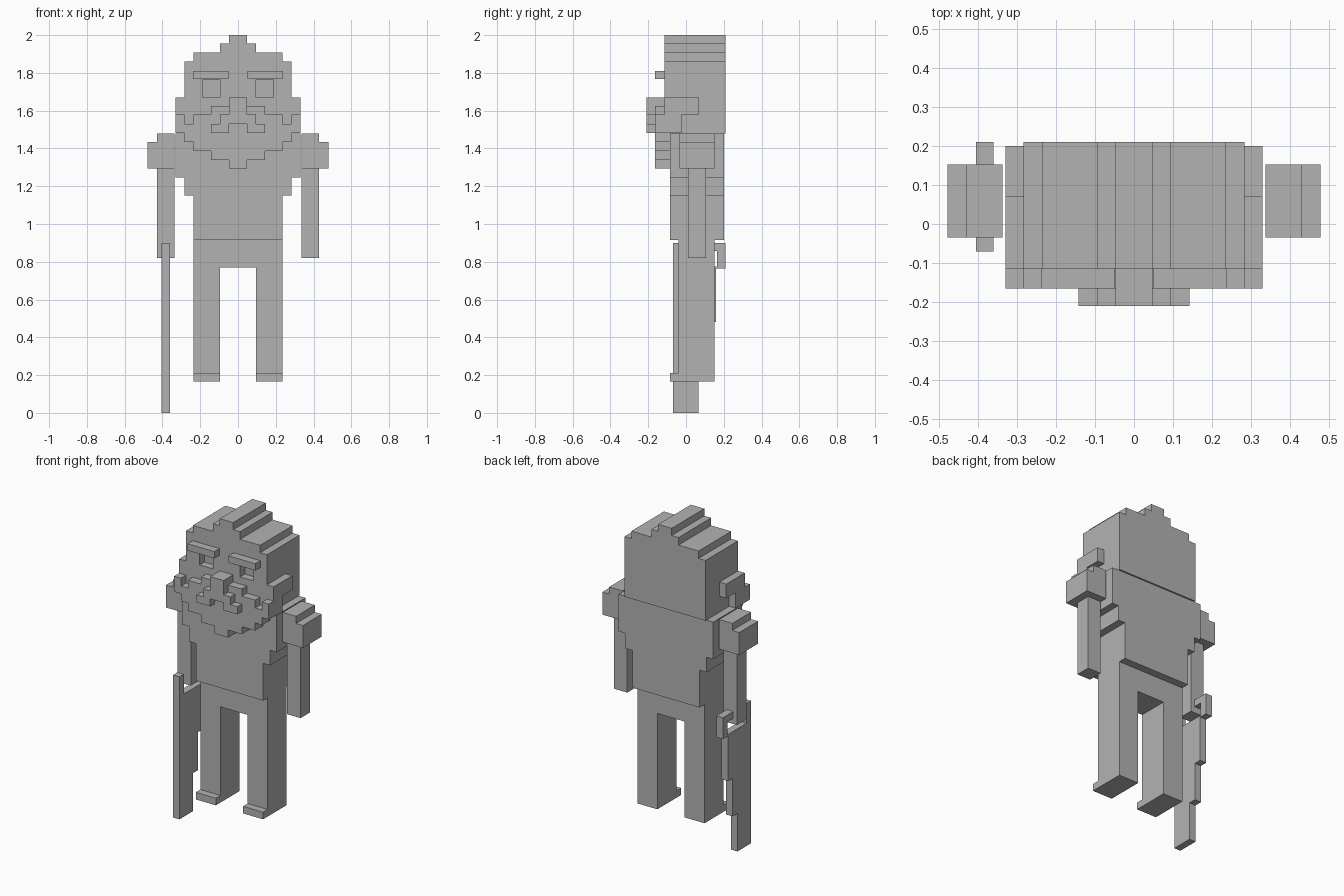
import bpy, bmesh

if "Cube" in bpy.data.objects:
    bpy.data.objects.remove(bpy.data.objects["Cube"])

grey = bpy.data.materials.new("stone grey")
grey.diffuse_color = (0.45, 0.45, 0.45, 1)
grey.use_nodes = True
grey.node_tree.nodes["Principled BSDF"].inputs["Base Color"].default_value = grey.diffuse_color


def prism(name, pts, lo, hi, axis="y"):
    """Extrude an outline: (x, z) points along y, or (y, z) points along x."""
    bm = bmesh.new()
    place = (lambda a, b: (a, lo, b)) if axis == "y" else (lambda a, b: (lo, a, b))
    face = bm.faces.new([bm.verts.new(place(a, b)) for a, b in pts])
    ext = bmesh.ops.extrude_face_region(bm, geom=[face])
    moved = [v for v in ext["geom"] if isinstance(v, bmesh.types.BMVert)]
    d = hi - lo
    bmesh.ops.translate(bm, verts=moved, vec=(0, d, 0) if axis == "y" else (d, 0, 0))
    bmesh.ops.recalc_face_normals(bm, faces=bm.faces)
    mesh = bpy.data.meshes.new(name)
    bm.to_mesh(mesh)
    bm.free()
    mesh.materials.append(grey)
    ob = bpy.data.objects.new(name, mesh)
    bpy.context.collection.objects.link(ob)
    return ob


def box(name, x0, x1, y0, y1, z0, z1):
    return prism(name, [(x0, z0), (x1, z0), (x1, z1), (x0, z1)], y0, y1)


def mirrored(half):
    """Close a right-hand outline (bottom to top) with its reflection."""
    return half + [(-x, z) for x, z in reversed(half)]


# Stepped head with square eye sockets
head = prism("head", mirrored([
    (.283, 1.48), (.283, 1.86), (.235, 1.86), (.235, 1.907), (.095, 1.907),
    (.095, 1.955), (.047, 1.955), (.047, 2.0)]), -.115, .21)
for s in (-1, 1):
    xs = sorted((s * .095, s * .188))
    cutter = box("eye_cutter", *xs, -.2, -.068, 1.67, 1.765)
    cutter.hide_render = True
    mod = head.modifiers.new("eye_socket", "BOOLEAN")
    mod.operation, mod.solver, mod.object = "DIFFERENCE", "EXACT", cutter
    bpy.context.view_layer.objects.active = head
    bpy.ops.object.modifier_apply(modifier=mod.name)
    bpy.data.objects.remove(cutter)

# Beard, with stepped cheeks and chin
prism("beard", mirrored([
    (.047, 1.293), (.047, 1.34), (.142, 1.34), (.142, 1.387), (.235, 1.387),
    (.235, 1.435), (.283, 1.435), (.283, 1.482), (.33, 1.482), (.33, 1.58),
    (.283, 1.58), (.283, 1.53), (.235, 1.53), (.235, 1.58), (.142, 1.58),
    (.142, 1.625), (.047, 1.625)]), -.165, -.085)

# Nose and moustache
prism("nose_and_moustache", mirrored([
    (.047, 1.53), (.047, 1.482), (.142, 1.482), (.142, 1.53), (.095, 1.53),
    (.095, 1.58), (.047, 1.58), (.047, 1.67)]), -.21, -.165)
box("nose_bridge", -.047, .047, -.165, -.115, 1.625, 1.67)

# Torso narrowing in steps to the waist
prism("torso", mirrored([
    (.235, .915), (.235, 1.15), (.283, 1.15), (.283, 1.245), (.33, 1.245),
    (.33, 1.48)]), -.085, .2)

# Legs joined at the hips
prism("legs", mirrored([
    (.095, .77), (.095, .165), (.235, .165), (.235, .915)]), -.04, .15)

# Paired parts
for s, side in ((-1, "left"), (1, "right")):
    def pair(a, b):
        return sorted((s * a, s * b))
    box(side + "_brow", *pair(.05, .237), -.165, -.115, 1.767, 1.81)
    prism(side + "_ear", [
        (-.115, 1.482), (-.025, 1.482), (-.025, 1.58), (.07, 1.58),
        (.07, 1.67), (-.115, 1.67)], *pair(.283, .33), axis="x")
    box(side + "_toe", *pair(.095, .235), -.085, -.04, .165, .21)
    prism(side + "_shoulder", [(s * x, z) for x, z in (
        (.337, 1.293), (.478, 1.293), (.478, 1.435), (.43, 1.435),
        (.43, 1.48), (.337, 1.48))], -.035, .152)
    box(side + "_arm", *pair(.337, .43), .01, .105, .82, 1.293)

# Flat blade carried beside the leg, with a front post and hooked grip
prism("blade", [
    (-.07, 0), (.065, 0), (.065, .24), (.113, .24), (.113, .48), (.16, .48),
    (.16, .765), (.21, .765), (.21, .9), (.108, .9), (.108, .857),
    (.165, .857), (.165, .775), (-.025, .775), (-.025, .9), (-.07, .9)],
    -.405, -.36, axis="x")
